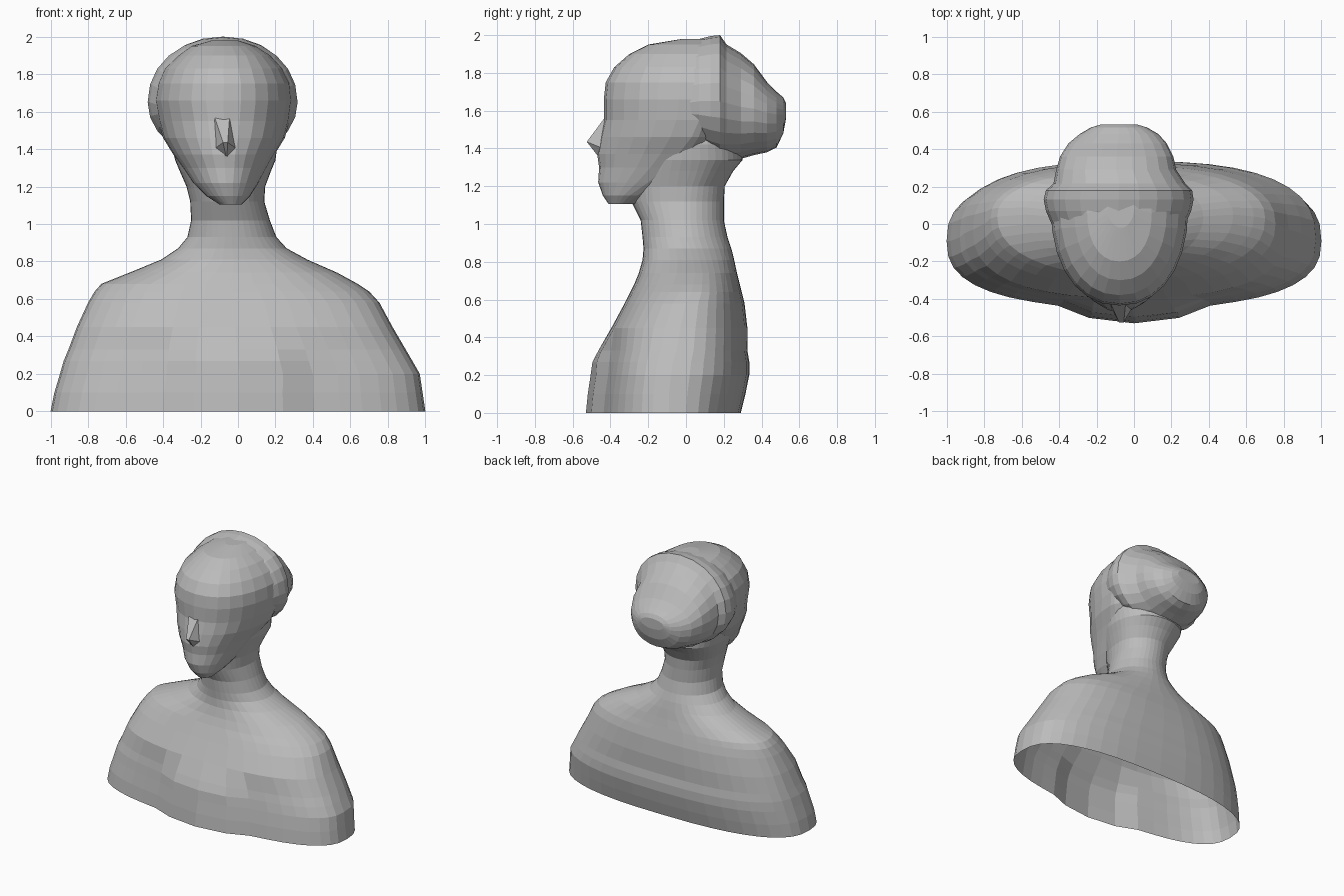
import bpy, bmesh, math

stone = bpy.data.materials.new("grey stone")
stone.diffuse_color = (0.50, 0.50, 0.50, 1)


def finish(name, bm):
    bmesh.ops.recalc_face_normals(bm, faces=bm.faces)
    me = bpy.data.meshes.new(name)
    bm.to_mesh(me)
    bm.free()
    me.materials.append(stone)
    ob = bpy.data.objects.new(name, me)
    bpy.context.collection.objects.link(ob)
    return ob


def power(v, p):
    return math.copysign(abs(v) ** p, v)


def loft(name, rings, place, n):
    """Skin closed rings (level, left, right, low, high, widest, exponent)."""
    bm = bmesh.new()
    rows = []
    for lev, left, right, low, high, mid, ex in rings:
        row = []
        for i in range(n):
            a = 2 * math.pi * i / n
            c, s = power(math.cos(a), 2 / ex), power(math.sin(a), 2 / ex)
            u = (left + right) / 2 + (right - left) / 2 * c
            v = mid + (high - mid if s > 0 else mid - low) * s
            row.append(bm.verts.new(place(lev, u, v)))
        rows.append(row)
    for r0, r1 in zip(rows, rows[1:]):
        for i in range(n):
            j = (i + 1) % n
            bm.faces.new((r0[i], r0[j], r1[j], r1[i]))
    bm.faces.new(rows[0])
    bm.faces.new(rows[-1])
    return finish(name, bm)


def upright(lev, u, v):
    return (u, v, lev)


def chest(lev, u, v):
    # the middle of the lower front swells forward between the arms
    if v < -0.2:
        fade = max(0.0, min(1.0, (0.45 - lev) / 0.16))
        v -= 0.085 * fade * math.exp(-(u / 0.31) ** 4)
    return (u, v, lev)


def backward(lev, u, v):
    return (u, lev, v)


# Shoulders, chest and neck
bust = loft("bust", [
    (0.00, -1.00, 1.00, -0.445, 0.29, -0.09, 2.6),
    (0.10, -0.98, 0.985, -0.435, 0.315, -0.09, 2.6),
    (0.20, -0.95, 0.97, -0.42, 0.335, -0.08, 2.6),
    (0.27, -0.93, 0.93, -0.41, 0.335, -0.07, 2.6),
    (0.33, -0.905, 0.895, -0.40, 0.325, -0.05, 2.6),
    (0.45, -0.86, 0.825, -0.395, 0.325, -0.03, 2.5),
    (0.58, -0.80, 0.755, -0.325, 0.31, 0.00, 2.4),
    (0.64, -0.765, 0.70, -0.295, 0.295, 0.03, 2.3),
    (0.68, -0.73, 0.64, -0.275, 0.285, 0.04, 2.2),
    (0.74, -0.58, 0.53, -0.25, 0.27, 0.05, 2.1),
    (0.81, -0.41, 0.37, -0.23, 0.255, 0.04, 2.0),
    (0.87, -0.32, 0.26, -0.225, 0.24, 0.02, 2.0),
    (0.93, -0.27, 0.205, -0.23, 0.22, 0.00, 2.0),
    (1.02, -0.25, 0.17, -0.24, 0.20, -0.01, 2.0),
    (1.12, -0.255, 0.14, -0.29, 0.20, -0.01, 2.0),
    (1.20, -0.275, 0.145, -0.31, 0.205, 0.00, 2.0),
    (1.28, -0.31, 0.175, -0.30, 0.25, 0.02, 2.1),
    (1.34, -0.335, 0.20, -0.28, 0.30, 0.03, 2.1),
    (1.42, -0.355, 0.21, -0.25, 0.29, 0.03, 2.1),
    (1.52, -0.33, 0.19, -0.20, 0.25, 0.03, 2.1),
], chest, 40)

# Face and skull
head = loft("head", [
    (1.105, -0.10, 0.02, -0.41, -0.25, -0.34, 2.0),
    (1.15, -0.17, 0.065, -0.44, -0.12, -0.30, 2.0),
    (1.22, -0.24, 0.11, -0.465, 0.00, -0.20, 2.0),
    (1.30, -0.295, 0.155, -0.46, 0.10, -0.11, 2.0),
    (1.37, -0.345, 0.195, -0.47, 0.18, -0.04, 2.0),
    (1.46, -0.40, 0.25, -0.455, 0.19, 0.03, 2.05),
    (1.55, -0.425, 0.275, -0.435, 0.19, 0.07, 2.1),
    (1.66, -0.445, 0.29, -0.435, 0.19, 0.10, 2.2),
    (1.75, -0.43, 0.28, -0.425, 0.19, 0.10, 2.2),
    (1.83, -0.395, 0.24, -0.38, 0.19, 0.10, 2.2),
    (1.90, -0.32, 0.175, -0.30, 0.19, 0.08, 2.2),
    (1.95, -0.25, 0.095, -0.20, 0.18, 0.06, 2.2),
    (1.98, -0.14, 0.00, -0.02, 0.17, 0.08, 2.0),
], upright, 28)

# Gathered hair, blending out of the skull into a raised rim and a bun
hair = loft("hair", [
    (-0.08, -0.39, 0.23, 1.52, 1.90, 1.64, 2.0),
    (0.00, -0.44, 0.275, 1.44, 1.955, 1.64, 2.1),
    (0.07, -0.47, 0.305, 1.39, 1.98, 1.65, 2.1),
    (0.13, -0.482, 0.318, 1.355, 1.995, 1.65, 2.1),
    (0.18, -0.47, 0.31, 1.335, 2.00, 1.65, 2.1),
    (0.215, -0.43, 0.275, 1.335, 1.95, 1.64, 2.1),
    (0.29, -0.415, 0.225, 1.345, 1.905, 1.62, 2.1),
    (0.36, -0.395, 0.21, 1.365, 1.845, 1.61, 2.1),
    (0.43, -0.35, 0.175, 1.38, 1.75, 1.59, 2.1),
    (0.48, -0.29, 0.13, 1.405, 1.70, 1.58, 2.1),
    (0.515, -0.23, 0.07, 1.48, 1.67, 1.58, 2.1),
    (0.53, -0.18, 0.02, 1.56, 1.64, 1.60, 2.0),
], backward, 24)

# Join into one continuous skin
for part in (head, hair):
    mod = bust.modifiers.new("join", 'BOOLEAN')
    mod.operation = 'UNION'
    mod.solver = 'EXACT'
    mod.object = part
bpy.context.view_layer.update()
joined = bpy.data.meshes.new_from_object(
    bust.evaluated_get(bpy.context.evaluated_depsgraph_get()))
bust.modifiers.clear()
bust.data = joined
bust.name = "bust_with_head"
for part in (head, hair):
    bpy.data.objects.remove(part)

# Open the underside
bm = bmesh.new()
bm.from_mesh(joined)
under = [f for f in bm.faces if all(v.co.z < 0.001 for v in f.verts)]
bmesh.ops.delete(bm, geom=under, context='FACES')
bm.to_mesh(joined)
bm.free()

# Wedge nose with a flat bridge
bm = bmesh.new()
top = [bm.verts.new((x, -0.425, 1.57)) for x in (-0.125, -0.045)]
tip = [bm.verts.new((x, -0.525, 1.435)) for x in (-0.08, -0.055)]
base = bm.verts.new((-0.06, -0.455, 1.345))
wings = [bm.verts.new((-0.066 + s * 0.06, -0.44, 1.40)) for s in (-1, 1)]
bm.faces.new((top[0], top[1], tip[1], tip[0]))
bm.faces.new((tip[0], tip[1], base))
for t, p, w in zip(top, tip, wings):
    bm.faces.new((t, p, w))
    bm.faces.new((p, base, w))
finish("nose", bm)
